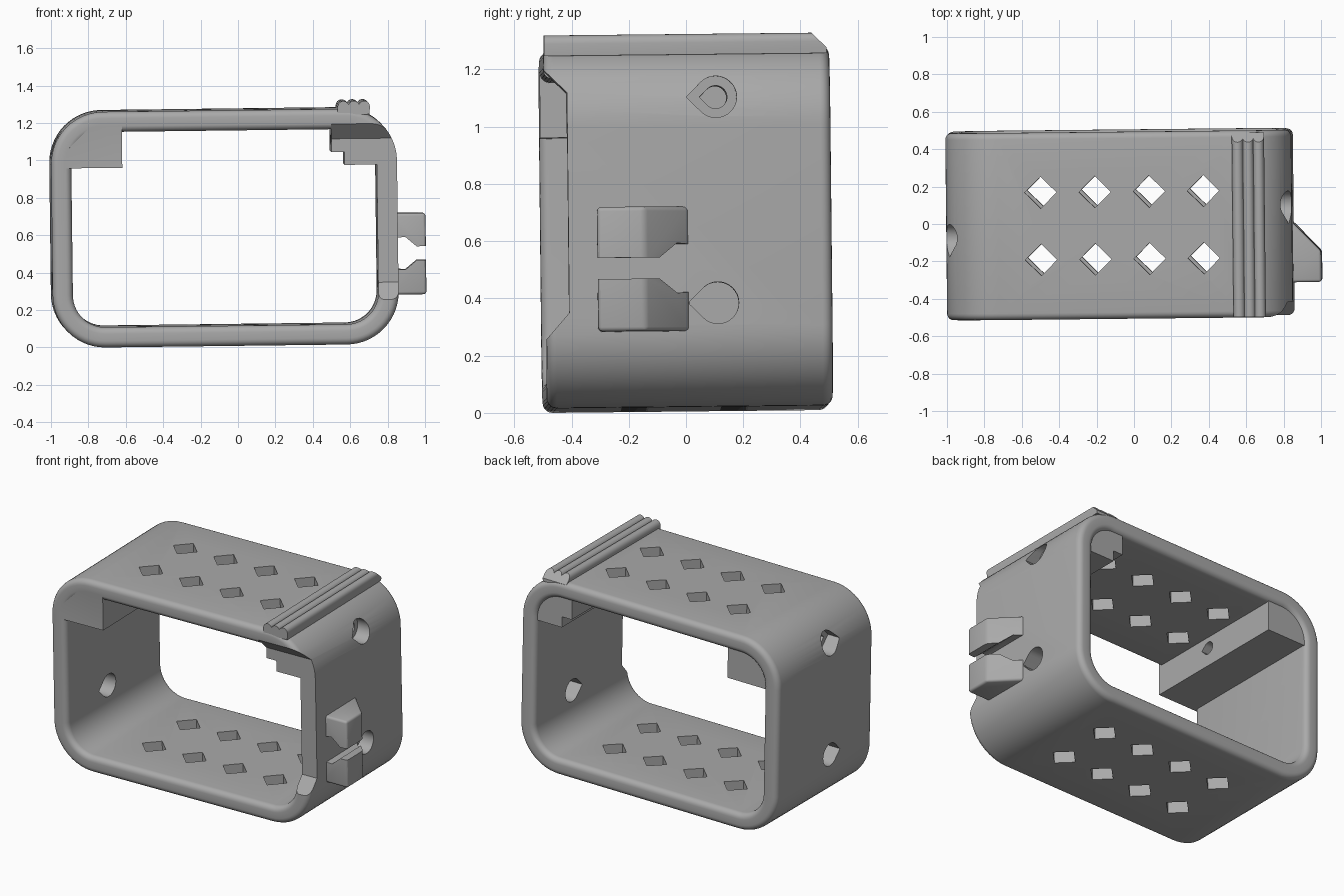
import bpy, bmesh
from math import pi, sin, cos, radians
from mathutils import Matrix, Euler, Vector

if "Cube" in bpy.data.objects:
    bpy.data.objects.remove(bpy.data.objects["Cube"], do_unlink=True)

grey = bpy.data.materials.new("grey_plastic")
grey.use_nodes = True
grey.diffuse_color = (0.4, 0.4, 0.4, 1)
grey.node_tree.nodes["Principled BSDF"].inputs["Base Color"].default_value = (0.4, 0.4, 0.4, 1)


def add_object(name, bm):
    bmesh.ops.recalc_face_normals(bm, faces=bm.faces)
    mesh = bpy.data.meshes.new(name)
    bm.to_mesh(mesh)
    bm.free()
    mesh.materials.append(grey)
    ob = bpy.data.objects.new(name, mesh)
    bpy.context.collection.objects.link(ob)
    return ob


def prism(name, points, axis, start, end):
    """Extrude a 2D outline along an axis."""
    place = {"x": lambda u, v, w: (w, u, v),
             "y": lambda u, v, w: (u, w, v),
             "z": lambda u, v, w: (u, v, w)}[axis]
    bm = bmesh.new()
    a = [bm.verts.new(place(u, v, start)) for u, v in points]
    b = [bm.verts.new(place(u, v, end)) for u, v in points]
    bm.faces.new(a)
    bm.faces.new(b)
    n = len(points)
    for i in range(n):
        j = (i + 1) % n
        bm.faces.new((a[i], a[j], b[j], b[i]))
    return add_object(name, bm)


def apply(ob, kind, **settings):
    mod = ob.modifiers.new(kind, kind)
    for key, value in settings.items():
        setattr(mod, key, value)
    bpy.context.view_layer.objects.active = ob
    bpy.ops.object.modifier_apply(modifier=mod.name)


def combine(ob, other, operation):
    apply(ob, "BOOLEAN", object=other, operation=operation, solver="EXACT")
    bpy.data.objects.remove(other, do_unlink=True)


def arc(cx, cy, r, a0, a1, n):
    return [(cx + r * cos(a0 + (a1 - a0) * i / n),
             cy + r * sin(a0 + (a1 - a0) * i / n)) for i in range(n + 1)]


def teardrop(cy, cz, r):
    """Round hole with a point toward the front."""
    return arc(cy, cz, r, -0.75 * pi, 0.75 * pi, 24) + [(cy - r * 1.414, cz)]


# Frame: a rounded-rectangle loop swept by a wall section with filleted edges
X0, X1, Z0, Z1, R = -1.0, 0.85, 0.01, 1.27, 0.28
WALL, HALF, FILLET = 0.108, 0.5, 0.035


def frame_loop(inset):
    corners = [(X1 - R, Z1 - R), (X0 + R, Z1 - R), (X0 + R, Z0 + R), (X1 - R, Z0 + R)]
    pts = []
    for k, (cx, cz) in enumerate(corners):
        pts += arc(cx, cz, R - inset, k * pi / 2, (k + 1) * pi / 2, 14)
    return pts


section = []
for k, (t, y) in enumerate([(WALL - FILLET, HALF - FILLET), (FILLET, HALF - FILLET),
                            (FILLET, FILLET - HALF), (WALL - FILLET, FILLET - HALF)]):
    section += arc(t, y, FILLET, k * pi / 2, (k + 1) * pi / 2, 5)

bm = bmesh.new()
loops = [[bm.verts.new((x, y, z)) for x, z in frame_loop(t)] for t, y in section]
for a, b in zip(loops, loops[1:] + loops[:1]):
    for i in range(len(a)):
        j = (i + 1) % len(a)
        bm.faces.new((a[i], a[j], b[j], b[i]))
frame = add_object("frame", bm)

# Inner corner blocks: plain on one side, stepped on the other
combine(frame, prism("plain_corner", [(-.62, .97), (-.62, 1.2), (-.78, 1.2), (-.93, 1.05),
                                      (-.93, .97)], "y", -.4995, .48), "UNION")
combine(frame, prism("stepped_corner", [(.5, 1.2), (.5, 1.04), (.57, 1.04), (.57, .97),
                                        (.78, .97), (.78, 1.08), (.7, 1.2)],
                     "y", -.4995, .48), "UNION")

# Door recess along the front of the clip-side wall
combine(frame, prism("door_recess", [(-.6, 1.29), (-.42, 1.11), (-.42, .34), (-.56, .18),
                                     (-.6, .18)], "x", .498, 1.1), "DIFFERENCE")

# Diamond vents through the top and bottom walls
for x in (-.49, -.2, .09, .38):
    for y in (-.18, .18):
        d = .085
        combine(frame, prism("vent", [(x - d, y), (x, y - d), (x + d, y), (x, y + d)],
                             "z", -.2, 1.5), "DIFFERENCE")

# Teardrop screw holes: counterbored at the corner blocks, plain below
for y, z, r, start, end in [(.1, 1.09, .04, .4, .9), (.1, 1.09, .073, .75, 1.1),
                            (.1, .37, .073, .7, 1.1),
                            (-.06, 1.09, .04, -.95, -.5), (-.06, 1.09, .073, -1.2, -.9),
                            (-.06, .37, .073, -1.2, -.8)]:
    combine(frame, prism("screw_hole", teardrop(y, z, r), "x", start, end), "DIFFERENCE")

# Grip ridges on top: three rounded lobes with a chamfered back end
lobes = []
for x in (.678, .622, .566):
    lobes += arc(x, 1.282, .03, 0.13 * pi, 0.87 * pi, 8)
ridges = prism("grip_ridges", [(.535, 1.24), (.705, 1.24), (.708, 1.282)] + lobes
               + [(.535, 1.282)], "y", -.497, .49)
combine(ridges, prism("ridge_chamfer", [(.42, 1.33), (.52, 1.23), (.6, 1.4)],
                      "x", .4, .8), "DIFFERENCE")

# Side clip: wedge with rounded edges, split by a keyhole slot
clip = prism("side_clip", [(.82, -.32), (1, -.32), (1, -.155), (.85, 0), (.82, 0)],
             "z", .272, .707)
apply(clip, "BEVEL", width=.02, segments=3)
combine(clip, prism("clip_slot", arc(.875, .492, .09, 0.62 * pi, 1.38 * pi, 10)
                    + [(.89, .405), (.95, .455), (1.1, .455), (1.1, .529), (.95, .529),
                       (.89, .58)], "y", -.5, .2), "DIFFERENCE")

# Slight overall tilt, then rest the model on the ground
centre = Vector((0, 0, .64))
tilt = Euler((radians(.6), radians(-.7), radians(.6))).to_matrix().to_4x4()
parts = [frame, ridges, clip]
for ob in parts:
    ob.data.transform(Matrix.Translation(centre) @ tilt @ Matrix.Translation(-centre))
low = min(v.co.z for v in frame.data.vertices)
for ob in parts:
    ob.data.transform(Matrix.Translation((0, 0, -low)))
    bpy.ops.object.select_all(action="DESELECT")
    ob.select_set(True)
    bpy.context.view_layer.objects.active = ob
    bpy.ops.object.shade_smooth_by_angle(angle=radians(30))
